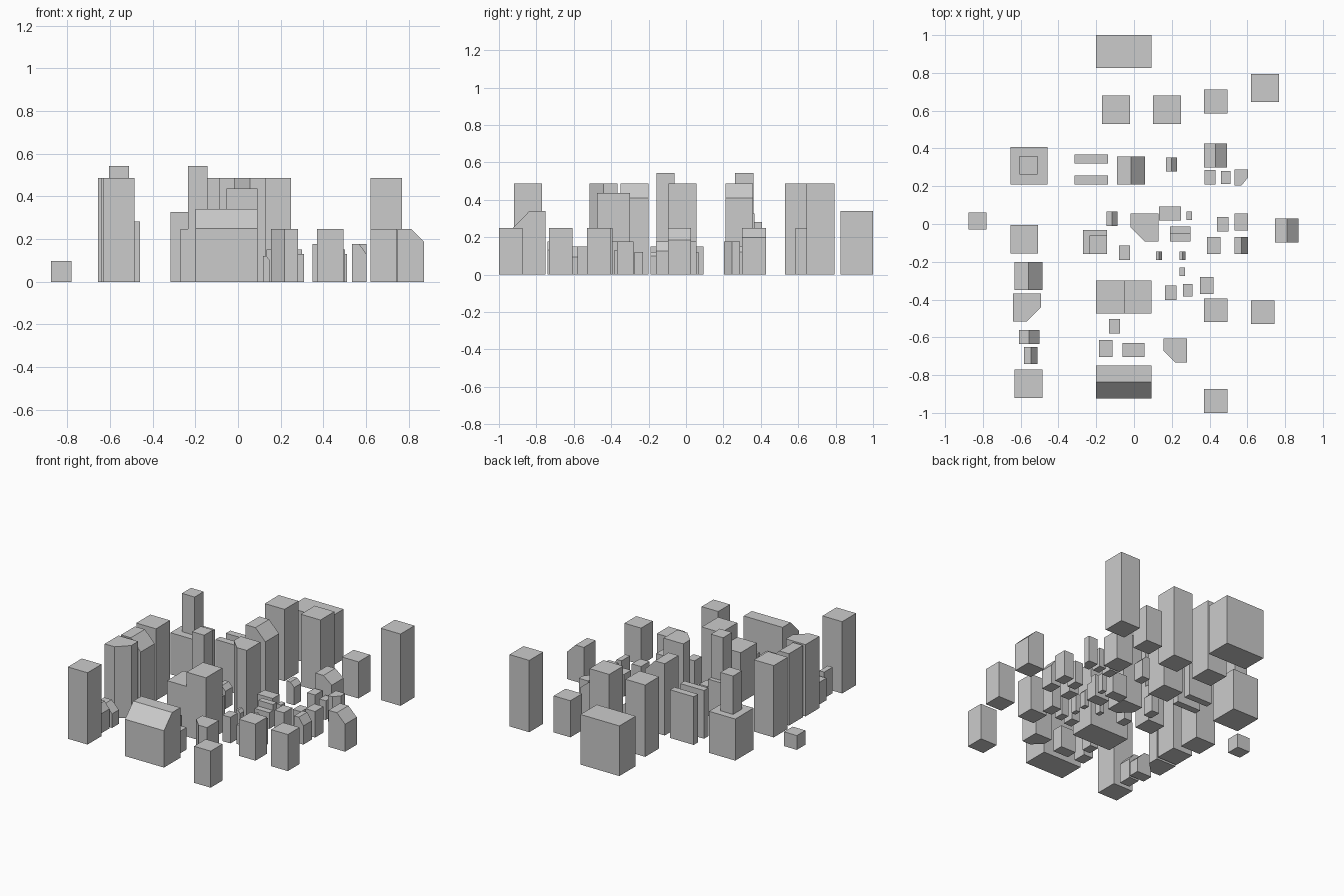
import bpy, bmesh


def prism(name, pts, vec):
    """Extrude a flat polygon along a vector into a closed solid."""
    bm = bmesh.new()
    face = bm.faces.new([bm.verts.new(p) for p in pts])
    ext = bmesh.ops.extrude_face_region(bm, geom=[face])
    verts = [g for g in ext["geom"] if isinstance(g, bmesh.types.BMVert)]
    bmesh.ops.translate(bm, verts=verts, vec=vec)
    bmesh.ops.recalc_face_normals(bm, faces=bm.faces)
    me = bpy.data.meshes.new(name)
    bm.to_mesh(me)
    bm.free()
    bpy.context.collection.objects.link(bpy.data.objects.new(name, me))


def block(x, y, w, d, h, z=0, name="block"):
    prism(name, [(x, y, z), (x + w, y, z), (x + w, y + d, z), (x, y + d, z)], (0, 0, h - z))


def sloped(x, y, w, d, h, drop):
    """Building whose right half of the roof slopes down."""
    prism("sloped_building", [(x, y, 0), (x + w, y, 0), (x + w, y, h - drop),
                              (x + w / 2, y, h), (x, y, h)], (0, d, 0))


def cut_corner(x, y, w, d, h, side):
    """Building with one front corner cut off (side: -1 left, 1 right)."""
    cx, cy = x + w / 2, y + d / 2
    pts = [(-1, 1), (1, 1), (1, 0), (0, -1), (-1, -1)]
    prism("cut_corner_building",
          [(cx + px * side * w / 2, cy + py * d / 2, 0) for px, py in pts], (0, 0, h))


# Tall square towers
for x, y in [(-.17, .53), (.10, .53), (.62, .645), (-.655, -.155), (-.633, -.92)]:
    block(x, y, .148, .15, .487, name="tower")

# Medium square buildings
for x, y in [(.37, .585), (.37, -.52), (.62, -.53), (.37, -1.0)]:
    block(x, y, .125, .126, .248, name="medium_building")

# Small houses
for x, y in [(.533, -.035), (.387, -.16), (.35, -.37), (-.185, -.705)]:
    block(x, y, .07, .09, .177, name="small_house")
for x, y, h in [(.372, .21, .15), (.44, -.04, .15), (-.08, -.19, .15),
                (-.133, -.58, .15), (.165, -.403, .177)]:
    block(x, y, .06, .077, h, name="narrow_house")
for x, y in [(.46, .213), (.26, -.385)]:
    block(x, y, .05, .067, .13, name="tiny_house")
for x, y in [(.133, .018), (-.06, -.705)]:
    block(x, y, .115, .075, .15, name="long_house")
for x, y in [(.277, .022), (.24, -.275)]:
    block(x, y, .031, .044, .12, name="hut")

# Low block, wide back block and twin slabs
block(-.875, -.03, .095, .092, .097, name="low_block")
block(-.2, .825, .292, .175, .34, name="wide_block")
for y in (.21, .32):
    block(-.315, y, .178, .047, .327, name="twin_slab")

# Stepped buildings
block(-.2, -.475, .147, .175, .34, name="stepped_low")
block(-.053, -.475, .145, .175, .437, name="stepped_high")
block(.19, -.093, .11, .04, .11, name="small_step_low")
block(.19, -.053, .11, .04, .15, name="small_step_high")

# Podiums with towers
block(-.655, .21, .197, .197, .282, name="podium")
block(-.605, .263, .095, .097, .542, z=.282, name="podium_tower")
prism("corner_podium", [(-.27, -.158, 0), (-.235, -.158, 0), (-.235, -.062, 0),
                        (-.143, -.062, 0), (-.143, -.033, 0), (-.27, -.033, 0)], (0, 0, .248))
block(-.235, -.158, .092, .096, .542, name="corner_tower")

# Buildings with a half-sloped roof
for args in [(-.09, .21, .148, .147, .487, .077), (-.633, -.35, .148, .15, .487, .077),
             (.37, .3, .123, .127, .248, .05), (.747, -.097, .125, .125, .248, .062),
             (.17, .277, .058, .075, .15, .03), (-.145, -.01, .058, .077, .15, .03),
             (.533, -.16, .07, .09, .177, .05), (-.61, -.635, .11, .073, .15, .055),
             (-.582, -.74, .072, .09, .177, .045), (.117, -.19, .032, .044, .12, .02),
             (.24, -.19, .032, .044, .12, .02)]:
    sloped(*args)

# Buildings with a cut corner
cut_corner(-.018, -.093, .148, .148, .487, -1)
cut_corner(-.64, -.515, .148, .148, .487, 1)
cut_corner(.155, -.733, .125, .127, .248, -1)
cut_corner(.533, .203, .07, .085, .177, 1)

# Front hall with a sloping front roof
prism("front_hall", [(-.2, -.925, 0), (-.2, -.75, 0), (-.2, -.75, .34),
                     (-.2, -.837, .34), (-.2, -.925, .25)], (.292, 0, 0))
